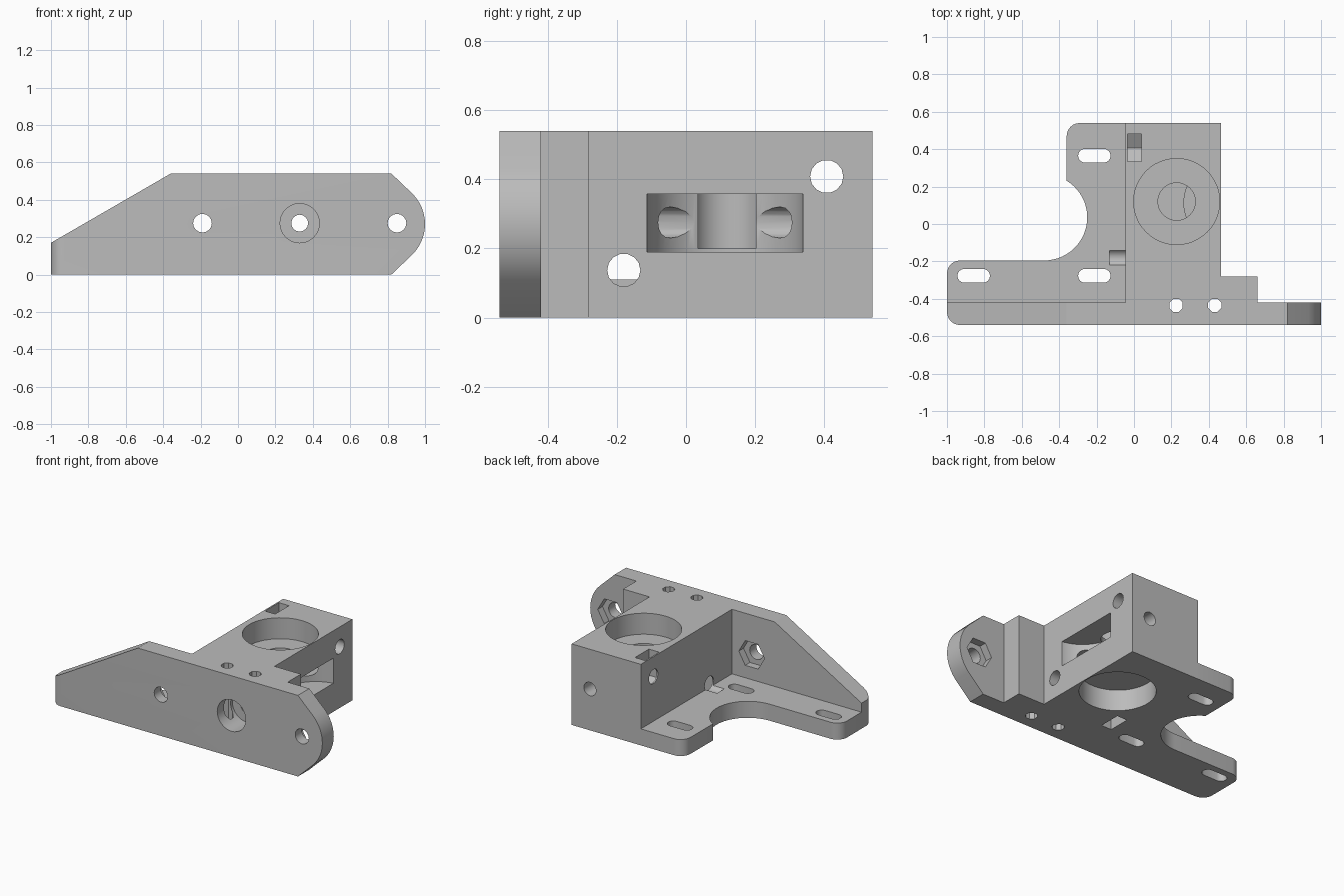
import bpy, bmesh
from math import sin, cos, radians, sqrt

cube = bpy.data.objects.get("Cube")
if cube:
    bpy.data.objects.remove(cube, do_unlink=True)

grey = bpy.data.materials.new("plain_grey")
grey.use_nodes = True
colour = (0.5, 0.5, 0.5, 1)
grey.diffuse_color = colour
grey.node_tree.nodes["Principled BSDF"].inputs["Base Color"].default_value = colour


def arc(cx, cy, r, start, end, steps):
    """Points along an arc, angles in degrees."""
    angles = [radians(start + (end - start) * i / steps) for i in range(steps + 1)]
    return [(cx + r * cos(a), cy + r * sin(a)) for a in angles]


def circle(cx, cy, r, sides, turn=0):
    return arc(cx, cy, r, turn, turn + 360, sides)[:-1]


def prism(name, outline, axis, low, high, round_edge=None):
    """Extrude a 2D outline along an axis; optionally round chosen edges."""
    place = {"x": lambda a, b: (low, a, b),
             "y": lambda a, b: (a, low, b),
             "z": lambda a, b: (a, b, low)}[axis]
    bm = bmesh.new()
    face = bm.faces.new([bm.verts.new(place(a, b)) for a, b in outline])
    moved = bmesh.ops.extrude_face_region(bm, geom=[face])["geom"]
    for v in moved:
        if isinstance(v, bmesh.types.BMVert):
            v.co["xyz".index(axis)] = high
    if round_edge:
        edges = [e for e in bm.edges if all(round_edge(v.co) for v in e.verts)]
        bmesh.ops.bevel(bm, geom=edges, offset=0.07, segments=6,
                        profile=0.5, affect="EDGES")
    bmesh.ops.recalc_face_normals(bm, faces=bm.faces)
    mesh = bpy.data.meshes.new(name)
    bm.to_mesh(mesh)
    bm.free()
    mesh.materials.append(grey)
    obj = bpy.data.objects.new(name, mesh)
    bpy.context.collection.objects.link(obj)
    return obj


# Front plate with sloped left end and rounded nose
TOP, MID = 0.54, 0.27
nose = arc(0.77, MID, 0.23, -45, 45, 12)
plate = prism("bracket_body",
              [(-1, 0), (0.82, 0)] + nose + [(0.82, TOP), (-0.36, TOP), (-1, 0.17)],
              "y", -0.54, -0.42,
              round_edge=lambda co: co.x < -0.99 and co.y < -0.53)

# Mounting flange with a round motor cut-out
flange_outline = ([(0.1, -0.45), (0.1, TOP)]
                  + arc(-0.29, 0.47, 0.07, 90, 180, 6)
                  + arc(-0.48, 0.035, 0.23, 59, -90, 24)
                  + arc(-0.93, -0.265, 0.07, 90, 180, 6)
                  + [(-1, -0.45)])
flange = prism("flange", flange_outline, "z", 0, 0.11)

# Main block with a side step
block = prism("block", [(-0.045, -0.45), (0.66, -0.45), (0.66, -0.28),
                        (0.465, -0.28), (0.465, TOP), (-0.045, TOP)], "z", 0, TOP)

cuts = []


def cut(name, *args):
    cuts.append(prism(name, *args))


# Bearing seats, shaft hole and roller pocket
seat = circle(0.228, 0.12, 0.23, 48)
cut("upper_seat", seat, "z", 0.40, 0.7)
cut("lower_seat", seat, "z", -0.1, 0.14)
cut("shaft_hole", circle(0.228, 0.12, 0.1, 32), "z", 0.2, 0.45)
cut("roller_pocket", arc(0.495, 0.113, 0.228, 90, 270, 32)
    + [(0.6, -0.115), (0.6, 0.341)], "z", 0.19, 0.357)

# Feed channel along y with a wide front mouth
cut("feed_channel", circle(0.33, 0.275, 0.045, 16), "y", -0.7, 0.7)
cut("feed_mouth", circle(0.33, 0.275, 0.105, 32), "y", -0.7, -0.38)

# Plate bolt holes with hexagonal nut traps behind
for x in (-0.19, 0.85):
    cut("plate_hole", circle(x, 0.275, 0.05, 16), "y", -0.7, -0.3)
    cut("nut_trap", circle(x, 0.275, 0.095, 6), "y", -0.47, -0.35)

# Vertical screw holes
for x in (0.225, 0.432):
    cut("screw_hole", circle(x, -0.435, 0.038, 8, 22.5), "z", -0.1, 0.7)

# Cross bolts with nut slots opening up and down
for y, z, start, way in ((0.407, 0.408, -0.2, 1), (-0.18, 0.137, -0.13, -1)):
    cut("cross_hole", circle(y, z, 0.048, 14), "x", start, 0.6)
    far = z + way * 0.3
    cut("nut_slot", [(y - 0.073, far), (y - 0.073, z - way * 0.042),
                     (y, z - way * 0.084), (y + 0.073, z - way * 0.042),
                     (y + 0.073, far)], "x", -0.035, 0.04)

# Long adjustment slots in the flange
for x, y in ((-0.212, 0.365), (-0.212, -0.277), (-0.857, -0.277)):
    cut("flange_slot", arc(x + 0.05, y, 0.037, -90, 90, 8)
        + arc(x - 0.05, y, 0.037, 90, 270, 8), "z", -0.1, 0.2)

# Join the solids, then cut the openings
for tool in [flange, block] + cuts:
    mod = plate.modifiers.new(tool.name, "BOOLEAN")
    mod.operation = "DIFFERENCE" if tool in cuts else "UNION"
    mod.solver = "EXACT"
    mod.object = tool

bpy.context.view_layer.update()
result = bpy.data.meshes.new_from_object(
    plate.evaluated_get(bpy.context.evaluated_depsgraph_get()))
plate.modifiers.clear()
plate.data = result
result.materials.clear()
result.materials.append(grey)
for p in result.polygons:
    p.material_index = 0
for tool in [flange, block] + cuts:
    bpy.data.objects.remove(tool, do_unlink=True)

bpy.ops.object.select_all(action="DESELECT")
plate.select_set(True)
bpy.context.view_layer.objects.active = plate
bpy.ops.object.shade_smooth_by_angle(angle=radians(28))
